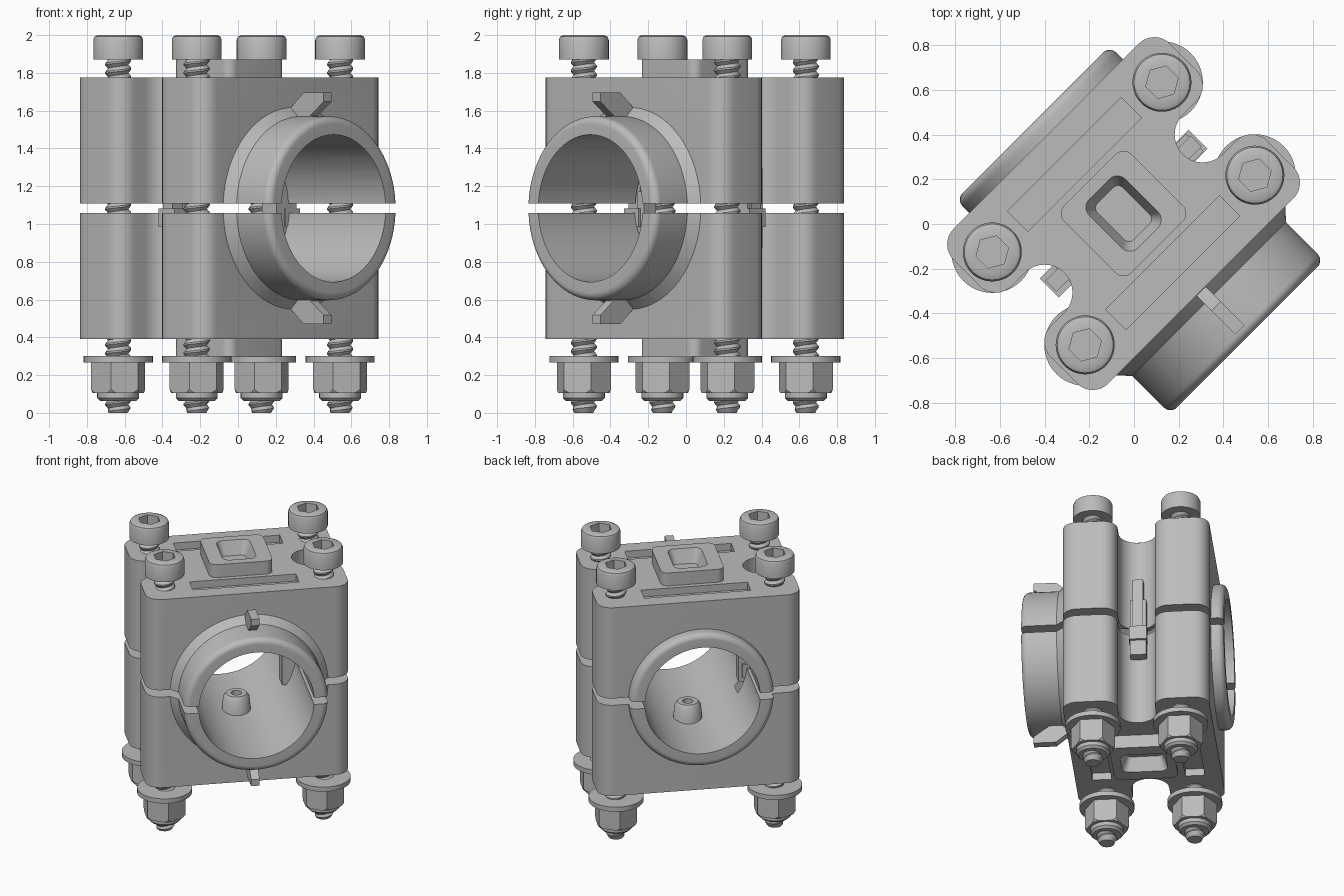
import bpy, bmesh, math
from mathutils import Matrix

cube = bpy.data.objects.get("Cube")
if cube:
    bpy.data.objects.remove(cube, do_unlink=True)

MID = 1.083      # height of the bore axis
CY = 0.066       # depth offset of the block
TURN = Matrix.Rotation(math.radians(45), 4, 'Z')

grey = bpy.data.materials.new("satin_grey")
grey.use_nodes = True
grey.diffuse_color = (0.5, 0.5, 0.5, 1)
grey.node_tree.nodes["Principled BSDF"].inputs["Base Color"].default_value = (0.5, 0.5, 0.5, 1)


def make(name, bm):
    bmesh.ops.remove_doubles(bm, verts=bm.verts[:], dist=0.0005)
    bmesh.ops.recalc_face_normals(bm, faces=bm.faces[:])
    me = bpy.data.meshes.new(name)
    bm.to_mesh(me)
    bm.free()
    me.materials.append(grey)
    ob = bpy.data.objects.new(name, me)
    bpy.context.collection.objects.link(ob)
    return ob


def smooth(ob):
    bpy.ops.object.select_all(action='DESELECT')
    ob.select_set(True)
    bpy.context.view_layer.objects.active = ob
    bpy.ops.object.shade_smooth_by_angle(angle=math.radians(32))


def arc(cx, cy, r, a, b, n=8):
    return [(cx + r * math.cos(math.radians(a + (b - a) * i / n)),
             cy + r * math.sin(math.radians(a + (b - a) * i / n))) for i in range(n + 1)]


def rounded(a, b, r, cy=CY):
    return (arc(a - r, cy + b - r, r, 0, 90) + arc(r - a, cy + b - r, r, 90, 180)
            + arc(r - a, cy + r - b, r, 180, 270) + arc(a - r, cy + r - b, r, 270, 360))


def loft(name, low, high, z0, z1):
    """Solid between two matching outlines."""
    bm = bmesh.new()
    rings = [[bm.verts.new((x, y, z)) for x, y in pts] for pts, z in ((low, z0), (high, z1))]
    n = len(low)
    bm.faces.new(rings[0])
    bm.faces.new(rings[1])
    for i in range(n):
        j = (i + 1) % n
        bm.faces.new((rings[0][i], rings[0][j], rings[1][j], rings[1][i]))
    return make(name, bm)


def prism(name, pts, z0, z1):
    return loft(name, pts, pts, z0, z1)


def box(name, x0, x1, y0, y1, z0, z1):
    return prism(name, [(x0, y0), (x1, y0), (x1, y1), (x0, y1)], z0, z1)


def lathe(name, profile, steps=64, along_y=False):
    bm = bmesh.new()
    vs = [bm.verts.new((r, 0, z)) for r, z in profile]
    es = [bm.edges.new(p) for p in zip(vs, vs[1:])]
    bmesh.ops.spin(bm, geom=vs + es, cent=(0, 0, 0), axis=(0, 0, 1),
                   angle=2 * math.pi, steps=steps)
    if along_y:
        bm.transform(Matrix.Rotation(math.radians(-90), 4, 'X'))
    return make(name, bm)


def combine(ob, other, op):
    m = ob.modifiers.new("cut", 'BOOLEAN')
    m.operation, m.solver, m.object = op, 'EXACT', other
    bpy.context.view_layer.objects.active = ob
    bpy.ops.object.modifier_apply(modifier=m.name)
    bpy.data.objects.remove(other, do_unlink=True)


# Block half: ears at the corners with a round notch between them
quarter = (arc(0.585, 0.39, 0.1, 90, 0) + arc(0.585, 0.225, 0.1, 0, -90)
           + arc(0.5, 0, 0.125, 90, 180))
side = quarter + [(x, -y) for x, y in quarter[-2::-1]]
outline = [(x, y + CY) for x, y in side + [(-x, y) for x, y in reversed(side)]]
half = prism("upper_clamp_half", outline, 0.025, 0.692)

# Collars around the bore, front with a chamfered step and back plain
rim = arc(0.447, 0.6, 0.04, 0, 90)
front = [(0, 0.40), (0.535, 0.40), (0.535, 0.424), (0.487, 0.476)]
front += [(r, z + 0.076) for r, z in rim] + [(0, 0.716)]
back = [(0, 0.5), (0.487, 0.5)] + rim + [(0, 0.64)]
combine(half, lathe("front_collar", [(r, -z) for r, z in front], 80, True), 'UNION')
combine(half, lathe("back_collar", back, 80, True), 'UNION')

# Hooked fin over the front collar
fin = prism("fin", [(-0.42, 0.45), (-0.42, 0.53), (-0.52, 0.613), (-0.67, 0.613),
                    (-0.67, 0.565), (-0.57, 0.49), (-0.57, 0.45)], -0.029, 0.029)
fin.data.transform(Matrix(((0, 0, 1, 0), (1, 0, 0, 0), (0, 1, 0, 0), (0, 0, 0, 1))))
combine(half, fin, 'UNION')

# Raised boss with tapered pocket, and shallow slots beside it
combine(half, prism("boss", rounded(0.213, 0.213, 0.05), 0.6, 0.787), 'UNION')
combine(half, loft("pocket", rounded(0.08, 0.115, 0.03), rounded(0.115, 0.155, 0.05),
                   0.69, 0.79), 'DIFFERENCE')
for s in (-1, 1):
    y0, y1 = sorted((CY + s * 0.247, CY + s * 0.375))
    combine(half, box("slot", -0.36, 0.36, y0, y1, 0.64, 0.75), 'DIFFERENCE')

# Bore, parting gap and side windows
combine(half, lathe("bore", [(0, -1), (0.39, -1), (0.39, 1), (0, 1)], 80, True), 'DIFFERENCE')
combine(half, box("gap", -1, 1, -1, 1, -1, 0.025), 'DIFFERENCE')
for s in (-1, 1):
    x0, x1 = sorted((s * 0.3, s * 0.45))
    combine(half, box("window", x0, x1, CY - 0.055, CY + 0.055, -0.1, 0.21), 'DIFFERENCE')

# Lower half mirrors the upper
lower = bpy.data.objects.new("lower_clamp_half", half.data.copy())
bpy.context.collection.objects.link(lower)
lower.data.transform(Matrix.Diagonal((1, 1, -1, 1)))
lower.data.flip_normals()

parts = [half, lower]

# Locating pegs inside the bore, with a small hole in the tip
for name, s in (("lower_peg", -1), ("upper_peg", 1)):
    peg = lathe(name, [(0, s * 0.41), (0.1, s * 0.41), (0.088, s * 0.29), (0.07, s * 0.265),
                       (0.035, s * 0.265), (0.035, s * 0.32), (0, s * 0.32)], 32)
    peg.data.transform(Matrix.Translation((0, CY, 0)))
    parts.append(peg)

# Snap latches in the end notches
for name, s in (("left_latch", 1), ("right_latch", -1)):
    def block(label, a, b, w, z0, z1):
        x0, x1 = sorted((s * a, s * b))
        return box(label, x0, x1, CY - w, CY + w, z0, z1)
    latch = block(name, 0.375, 0.46, 0.035, -0.02, 0.36)
    combine(latch, block("foot", 0.36, 0.47, 0.06, -0.10, 0.0), 'UNION')
    combine(latch, block("hook", 0.335, 0.385, 0.045, -0.13, 0.09), 'UNION')
    parts.append(latch)

for ob in parts:
    ob.data.transform(Matrix.Translation((0, 0, MID)) @ TURN)
    smooth(ob)


# Threaded shank as a helical strip of crests and roots
def shank(length, pitch=0.045, seg=20):
    bm = bmesh.new()
    turns = int(length / pitch) + 1
    profile = ((0.054, 0), (0.069, 0.4), (0.069, 0.6))
    cols = []
    for i in range(seg + 1):
        a = 2 * math.pi * i / seg
        col = []
        for t in range(-1, turns + 1):
            for r, f in profile:
                z = min(max((t + f + i / seg) * pitch, 0), length)
                r = min(r, 0.05 + z * 0.6)
                col.append(bm.verts.new((r * math.cos(a), r * math.sin(a), z)))
        cols.append(col)
    for c, d in zip(cols, cols[1:]):
        for k in range(len(c) - 1):
            bm.faces.new((c[k], d[k], d[k + 1], c[k + 1]))
    bmesh.ops.dissolve_degenerate(bm, dist=0.0003, edges=bm.edges[:])
    disc = bmesh.ops.create_circle(bm, cap_ends=True, segments=seg, radius=0.05)
    return make("bolt_shank", bm)


def hexagon(r):
    return [(r * math.cos(math.radians(15 + 60 * i)), r * math.sin(math.radians(15 + 60 * i)))
            for i in range(6)]


# Fastener pieces
head = lathe("bolt_head", [(0, 1.87), (0.132, 1.87), (0.132, 1.975), (0.125, 1.992),
                           (0.108, 2.0), (0, 2.0)], 40)
combine(head, prism("socket", hexagon(0.075), 1.93, 2.1), 'DIFFERENCE')
washer = lathe("washer", [(0, 0.266), (0.183, 0.266), (0.183, 0.3), (0, 0.3)], 48)
nut = prism("lock_nut", hexagon(0.148), 0.105, 0.267)
combine(nut, lathe("nut_chamfer", [(0, 0.08), (0.12, 0.08), (0.155, 0.135), (0.155, 0.3),
                                   (0, 0.3)], 40), 'INTERSECT')
combine(nut, lathe("nut_collar", [(0, 0.062), (0.095, 0.062), (0.111, 0.078), (0.111, 0.15),
                                  (0, 0.15)], 40), 'UNION')
pieces = [shank(1.89), head, washer, nut]
for ob in pieces:
    smooth(ob)

# Four fasteners, one through each ear
spots = {"front_right": (-1, -1), "front_left": (1, -1), "back_right": (-1, 1), "back_left": (1, 1)}
for label, (sx, sy) in spots.items():
    pos = TURN @ Matrix.Translation((sx * 0.537, CY + sy * 0.294, 0)).translation
    for ob in pieces:
        copy = bpy.data.objects.new(label + "_" + ob.name, ob.data)
        copy.location = pos
        bpy.context.collection.objects.link(copy)
for ob in pieces:
    bpy.data.objects.remove(ob, do_unlink=True)
